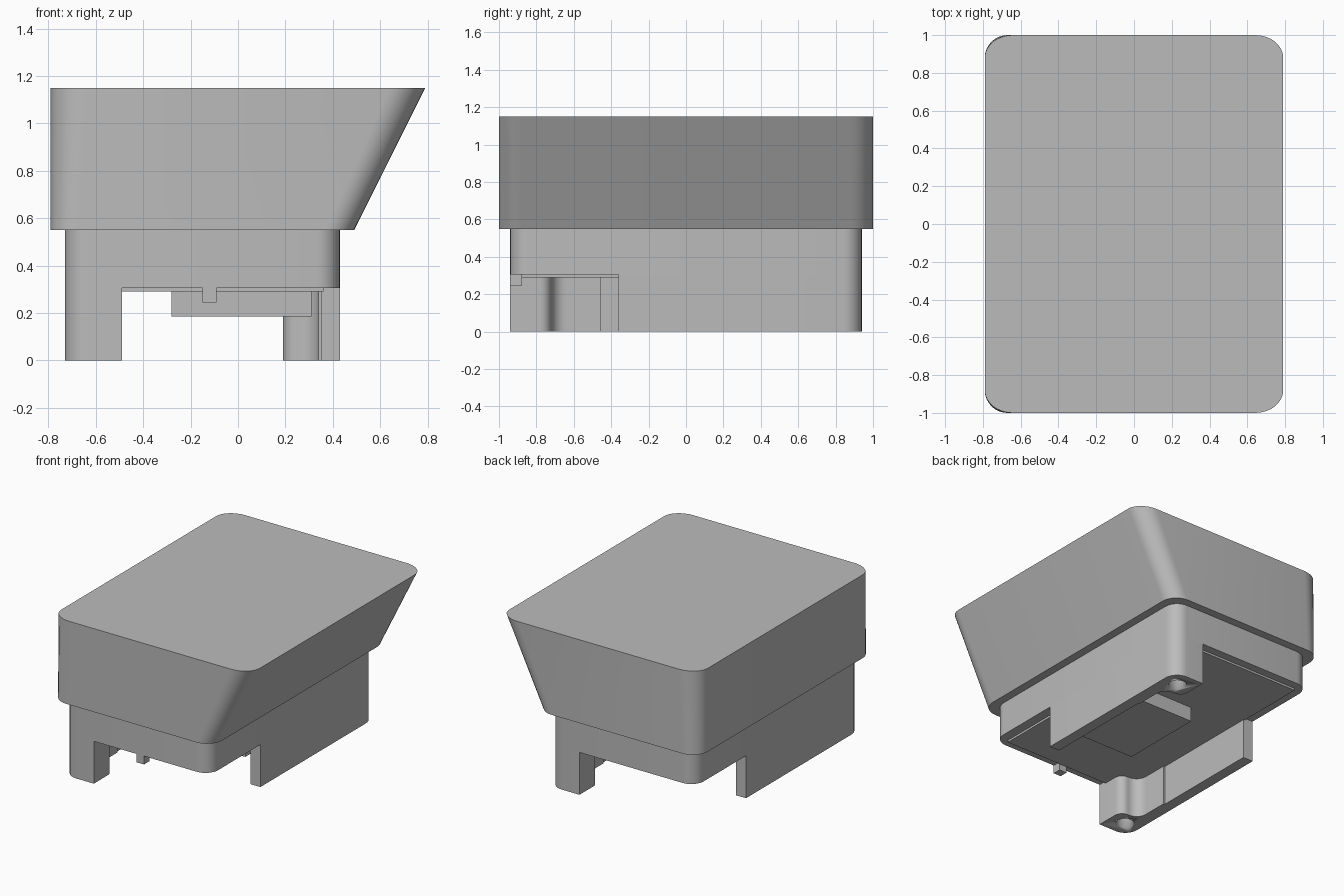
import bpy, bmesh
from math import sin, cos, pi, radians

if "Cube" in bpy.data.objects:
    bpy.data.objects.remove(bpy.data.objects["Cube"], do_unlink=True)

grey = bpy.data.materials.new("light grey plastic")
grey.use_nodes = True
colour = (0.5, 0.5, 0.5, 1)
grey.diffuse_color = colour
grey.node_tree.nodes["Principled BSDF"].inputs["Base Color"].default_value = colour

MID = -0.15          # centre line of the lower body
SLAB_Z = 0.305       # underside of the lower body
CORNER = 0.1


def arc(cx, cy, r, start, end, steps=8):
    """Points on an arc, angles in degrees."""
    angles = [radians(start + (end - start) * i / steps) for i in range(steps + 1)]
    return [(cx + r * cos(a), cy + r * sin(a)) for a in angles]


def rounded_rect(x0, x1, y0, y1, r):
    return (arc(x0 + r, y0 + r, r, 180, 270) + arc(x1 - r, y0 + r, r, 270, 360)
            + arc(x1 - r, y1 - r, r, 0, 90) + arc(x0 + r, y1 - r, r, 90, 180))


def prism(name, outline, z0, z1, top=None):
    """Loft a counter-clockwise outline from z0 to z1."""
    bm = bmesh.new()
    low = [bm.verts.new((x, y, z0)) for x, y in outline]
    high = [bm.verts.new((x, y, z1)) for x, y in (top or outline)]
    bm.faces.new(low[::-1])
    bm.faces.new(high)
    n = len(low)
    for i in range(n):
        j = (i + 1) % n
        bm.faces.new((low[i], low[j], high[j], high[i]))
    bmesh.ops.recalc_face_normals(bm, faces=bm.faces)
    mesh = bpy.data.meshes.new(name)
    bm.to_mesh(mesh)
    bm.free()
    mesh.materials.append(grey)
    obj = bpy.data.objects.new(name, mesh)
    bpy.context.collection.objects.link(obj)
    bpy.ops.object.select_all(action='DESELECT')
    obj.select_set(True)
    bpy.context.view_layer.objects.active = obj
    bpy.ops.object.shade_smooth_by_angle(angle=radians(30))
    return obj


def box(name, x0, x1, y0, y1, z0, z1):
    return prism(name, [(x0, y0), (x1, y0), (x1, y1), (x0, y1)], z0, z1)


# Upper body, stretched along x towards the top so one side slopes
base = rounded_rect(-0.79, 0.49, -1, 1, 0.12)
stretch = 1.58 / 1.28
prism("upper_body", base, 0.55, 1.15,
      [(-0.79 + (x + 0.79) * stretch, y) for x, y in base])

# Lower body with a slightly raised panel underneath
prism("lower_body", rounded_rect(-0.73, 0.43, -0.94, 0.94, CORNER), SLAB_Z, 0.55)
box("bottom_panel", -0.66, 0.36, -0.88, 0.88, 0.29, SLAB_Z)
box("bottom_block", -0.28, 0.31, -0.36, 0.26, 0.185, 0.29)
box("front_tab", -0.15, -0.09, -0.94, -0.88, 0.245, SLAB_Z)

# Side wall with a screw post at its end, measured from the centre line
leg = (arc(-0.58 + CORNER, -0.94 + CORNER, CORNER, 180, 270)
       + [(-0.34, -0.94)]
       + arc(-0.40, -0.78, 0.06, 0, 90)
       + arc(-0.41, -0.64, 0.08, 270, 180)
       + [(-0.49, -0.455), (-0.50, -0.455), (-0.50, 0.36), (-0.58, 0.36)])

# Two legs, the second turned half round
for name, side in (("front_leg", 1), ("back_leg", -1)):
    obj = prism(name, [(MID + side * x, side * y) for x, y in leg], 0, SLAB_Z)
    cutter = prism(name + "_hole_cutter",
                   arc(MID - side * 0.46, -side * 0.82, 0.06, 0, 345, 23), -0.1, 0.25)
    cutter.hide_render = True
    cutter.hide_viewport = True
    cutter.display_type = 'WIRE'
    cut = obj.modifiers.new("screw hole", 'BOOLEAN')
    cut.operation = 'DIFFERENCE'
    cut.solver = 'EXACT'
    cut.object = cutter
